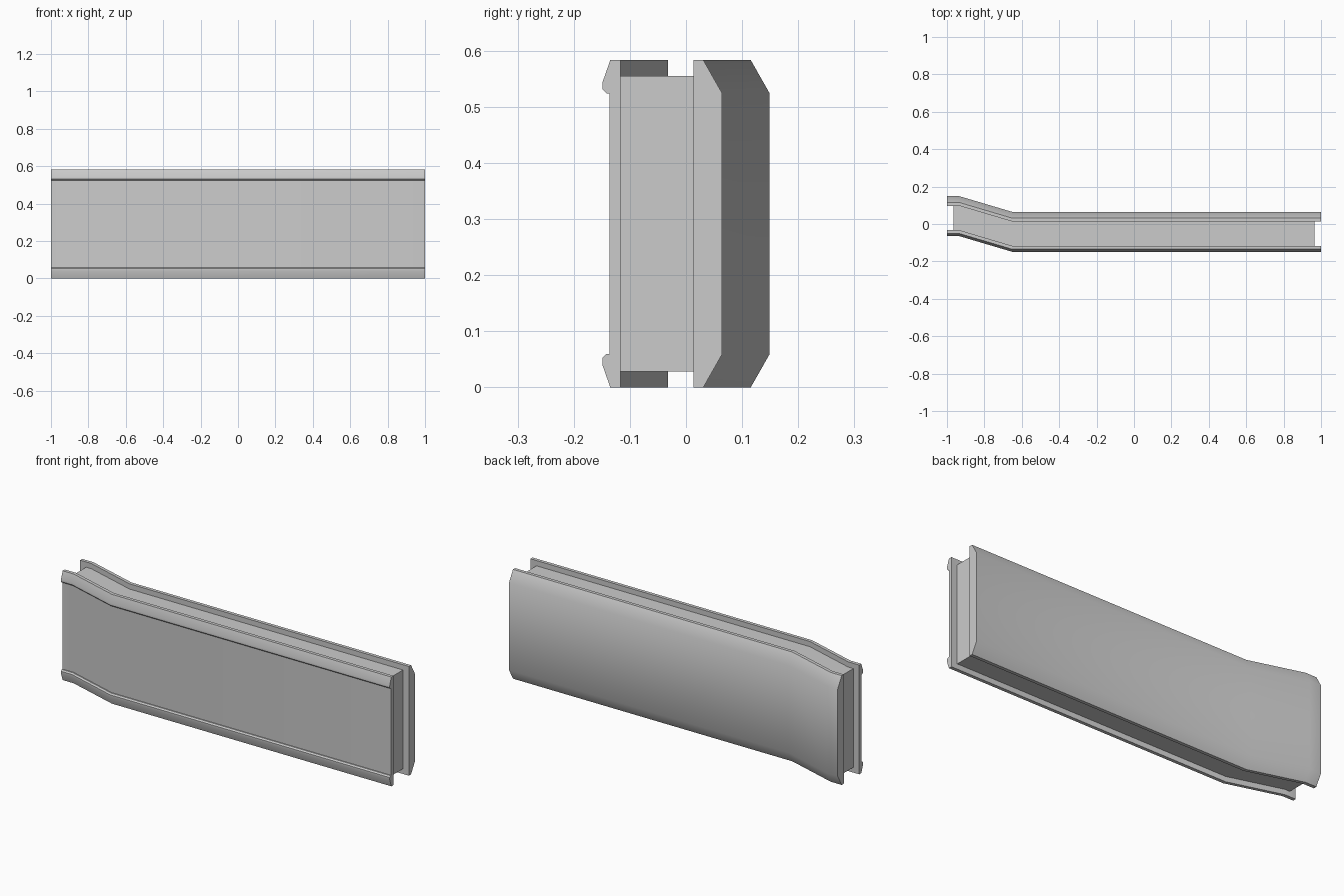
import bpy, bmesh

if "Cube" in bpy.data.objects:
    bpy.data.objects.remove(bpy.data.objects["Cube"])

H = 0.583  # total height


def path(end):
    """Plan line of the wall: straight, with a sideways jog near the left end."""
    return [(-end, 0.0845), (-0.935, 0.0845), (-0.65, 0.0), (end, 0.0)]


def sweep(name, profile, end):
    """Carry a closed (y, z) profile along the jogged path."""
    bm = bmesh.new()
    rings = [[bm.verts.new((x, y + dy, z)) for y, z in profile] for x, dy in path(end)]
    n = len(profile)
    for a, b in zip(rings, rings[1:]):
        for i in range(n):
            j = (i + 1) % n
            bm.faces.new((a[i], a[j], b[j], b[i]))
    bm.faces.new(rings[0])
    bm.faces.new(rings[-1])
    bmesh.ops.recalc_face_normals(bm, faces=bm.faces)
    mesh = bpy.data.meshes.new(name)
    bm.to_mesh(mesh)
    bm.free()
    obj = bpy.data.objects.new(name, mesh)
    bpy.context.collection.objects.link(obj)
    bpy.ops.object.select_all(action='DESELECT')
    obj.select_set(True)
    bpy.context.view_layer.objects.active = obj
    bpy.ops.object.shade_smooth_by_angle(angle=0.56)
    return obj


def mirrored(lower):
    """Complete a profile by mirroring its lower half about mid height."""
    return lower + [(y, H - z) for y, z in reversed(lower)]


# front panel with a raised lip along the bottom and top
sweep("front_panel", mirrored([(-0.117, 0), (-0.135, 0), (-0.149, 0.04), (-0.149, 0.052),
                               (-0.142, 0.059), (-0.136, 0.059)]), 1.0)

# recessed core between the panels
sweep("core", mirrored([(-0.117, 0.028), (0.013, 0.028)]), 0.965)

# back panel with bevelled long edges
sweep("back_panel", mirrored([(0.013, 0), (0.031, 0), (0.0645, 0.059)]), 1.0)
